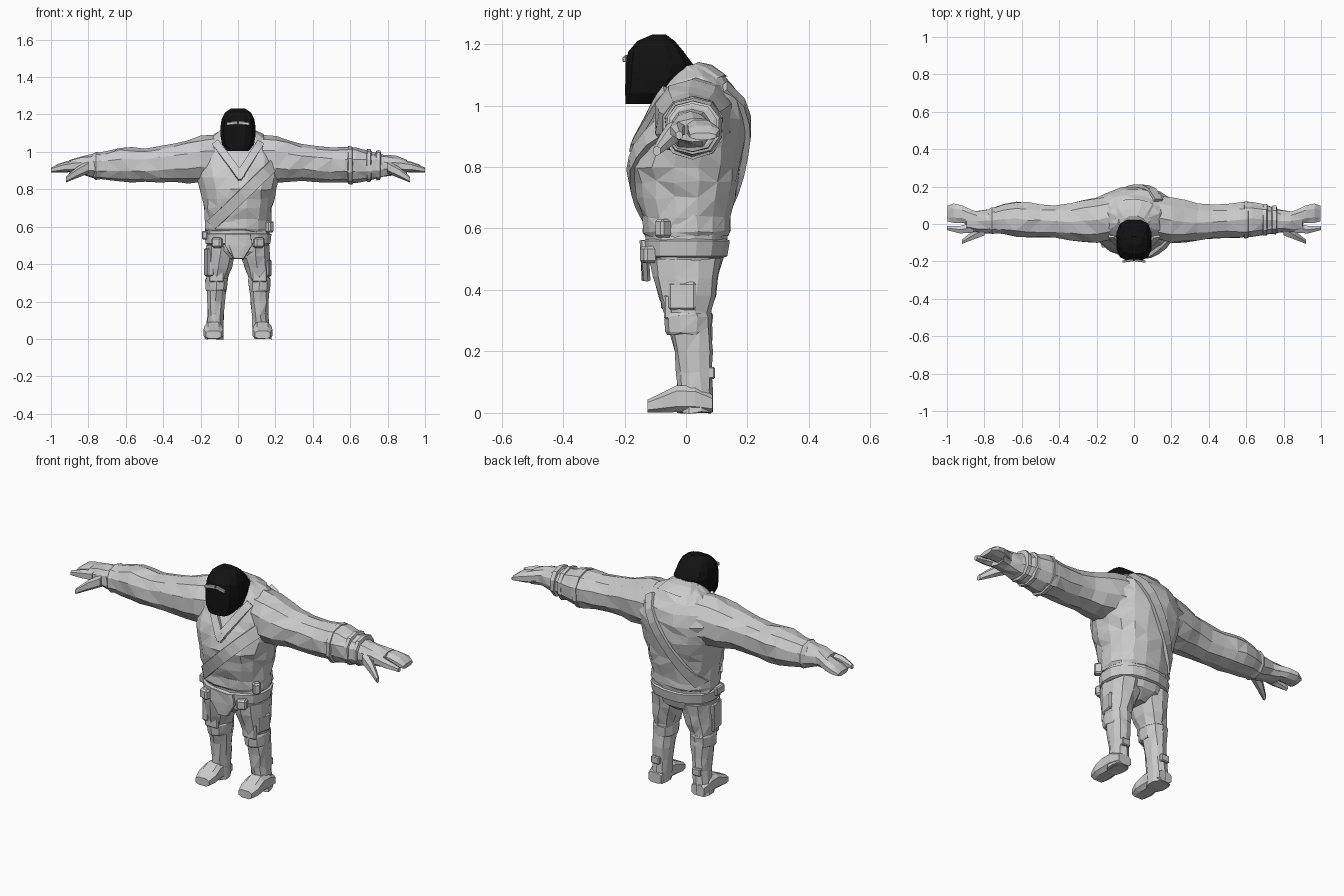
import bpy, bmesh, math, random
from mathutils import Vector

random.seed(4)

def material(name, value):
    m = bpy.data.materials.new(name)
    m.diffuse_color = (value, value, value, 1)
    return m

GREY = material("cloth grey", 0.6)
BLACK = material("mask black", 0.006)

def make(name, bm, mat):
    bmesh.ops.recalc_face_normals(bm, faces=bm.faces[:])
    me = bpy.data.meshes.new(name)
    bm.to_mesh(me)
    bm.free()
    me.materials.append(mat)
    ob = bpy.data.objects.new(name, me)
    bpy.context.collection.objects.link(ob)
    return ob

def oval(centre, u, v, n, p=2.3):
    """Rounded-square ring around a centre, spanned by vectors u and v."""
    pts = []
    for i in range(n):
        a = 2 * math.pi * (i + 0.5) / n
        c, s = math.cos(a), math.sin(a)
        pts.append(Vector(centre) + Vector(u) * math.copysign(abs(c) ** (2 / p), c)
                   + Vector(v) * math.copysign(abs(s) ** (2 / p), s))
    return pts

def loft(name, rings, mat=GREY, jitter=0.0):
    """Skin a row of rings, close both ends and break it into facets."""
    bm = bmesh.new()
    rows = [[bm.verts.new(q + Vector([random.uniform(-jitter, jitter) for _ in range(3)]))
             for q in r] for r in rings]
    n = len(rows[0])
    for a, b in zip(rows, rows[1:]):
        for i in range(n):
            j = (i + 1) % n
            bm.faces.new((a[i], a[j], b[j], b[i]))
    bm.faces.new(rows[0])
    bm.faces.new(rows[-1])
    bmesh.ops.triangulate(bm, faces=bm.faces[:], quad_method='SHORT_EDGE')
    return make(name, bm, mat)

def box(name, centre, size, turn=0.0, mat=GREY):
    bm = bmesh.new()
    bmesh.ops.create_cube(bm, size=1)
    for v in bm.verts:
        v.co = Vector((v.co.x * size[0], v.co.y * size[1], v.co.z * size[2]))
    bmesh.ops.bevel(bm, geom=bm.edges[:], offset=min(size) * 0.2, segments=1, affect='EDGES')
    ob = make(name, bm, mat)
    ob.location = centre
    ob.rotation_euler.z = turn
    return ob

# Torso profile: height, half width, front y, back y
TORSO = [(0.43, 0.07, -0.09, 0.06), (0.47, 0.155, -0.12, 0.11), (0.53, 0.172, -0.135, 0.135),
         (0.60, 0.172, -0.13, 0.135), (0.70, 0.185, -0.16, 0.158), (0.80, 0.205, -0.18, 0.18),
         (0.88, 0.225, -0.163, 0.195), (0.96, 0.235, -0.12, 0.198), (1.02, 0.21, -0.095, 0.182),
         (1.08, 0.15, -0.07, 0.14), (1.12, 0.085, -0.035, 0.075)]

def torso_at(z):
    z = min(max(z, TORSO[0][0]), TORSO[-1][0])
    for a, b in zip(TORSO, TORSO[1:]):
        if z <= b[0]:
            t = (z - a[0]) / (b[0] - a[0])
            return [a[k] + (b[k] - a[k]) * t for k in (1, 2, 3)]

def torso_ring(z, grow=0.0, n=16):
    h, y0, y1 = torso_at(z)
    return oval((0, (y0 + y1) / 2, z), (h + grow, 0, 0), (0, (y1 - y0) / 2 + grow, 0), n)

def surface(x, z, side):
    """Point on the torso; side -1 is the front, 1 the back."""
    h, y0, y1 = torso_at(z)
    k = max(0.0, 1 - abs(x / h) ** 2.3) ** (1 / 2.3)
    return Vector((x, (y0 + y1) / 2 + side * ((y1 - y0) / 2 * k + 0.006), z))

def strap(name, start, end, side, width, steps=8):
    """Cloth strip lying over the torso between two (x, z) points."""
    a, b = Vector(start), Vector(end)
    d = (b - a).normalized()
    off = Vector((-d.y, d.x)) * width / 2
    bm = bmesh.new()
    rows = []
    for i in range(steps + 1):
        p = a.lerp(b, i / steps)
        rows.append([bm.verts.new(surface(q.x, q.y, side)) for q in (p - off, p + off)])
    for r, s in zip(rows, rows[1:]):
        bm.faces.new((r[0], r[1], s[1], s[0]))
    ob = make(name, bm, GREY)
    mod = ob.modifiers.new("thickness", 'SOLIDIFY')
    mod.thickness = 0.02
    mod.offset = 0
    return ob

# Torso, belt, tunic hem and collar
loft("torso", [torso_ring(z) for z in (0.43, 0.47, 0.53, 0.58, 0.64, 0.70, 0.75, 0.80,
                                       0.86, 0.91, 0.96, 1.02, 1.06, 1.09, 1.12)], jitter=0.006)
loft("belt", [torso_ring(z, g) for z, g in ((0.505, 0.0), (0.51, 0.01), (0.56, 0.01), (0.565, 0.0))])
loft("tunic_fold", [torso_ring(z, g) for z, g in ((0.575, 0.003), (0.59, 0.011), (0.64, 0.0))], jitter=0.004)
loft("collar", [oval((0, y, z), (r, 0, 0), (0, r * 0.8, 0.3 * r), 12)
                for y, z, r in ((0.03, 1.06, 0.13), (0.005, 1.10, 0.10), (-0.01, 1.12, 0.07))], jitter=0.004)

# Diagonal sash over one shoulder, and crossing lapels
strap("sash_front", (0.19, 0.93), (-0.14, 0.61), -1, 0.06)
strap("sash_back", (0.13, 1.06), (-0.15, 0.62), 1, 0.05)
strap("lapel_left", (-0.12, 1.05), (0.02, 0.86), -1, 0.04)
strap("lapel_right", (0.12, 1.05), (0.0, 0.86), -1, 0.04)

# Front flap and belt pouches
loft("front_flap", [oval((0, y, z), (w, 0, 0), (0, 0.014, 0), 8, 4)
                    for z, y, w in ((0.56, -0.135, 0.07), (0.50, -0.135, 0.075), (0.43, -0.13, 0.03))], jitter=0.003)
for s in (-1, 1):
    box("belt_pouch", (s * 0.11, -0.122, 0.515), (0.055, 0.045, 0.055), s * 0.35)
box("hip_pouch", (-0.178, -0.03, 0.555), (0.03, 0.07, 0.045))
box("hip_pouch_right", (0.16, -0.07, 0.60), (0.04, 0.06, 0.06), 0.8)
box("thigh_holster", (-0.155, -0.03, 0.41), (0.035, 0.10, 0.15), 0.2)
box("thigh_pad", (0.155, -0.01, 0.38), (0.035, 0.09, 0.09), -0.2)

# Arms: distance out, centre y, centre z, half depth, half height
ARM = [(0.08, 0.045, 0.96, 0.12, 0.135), (0.20, 0.02, 0.96, 0.125, 0.125), (0.27, 0.015, 0.95, 0.115, 0.115),
       (0.34, 0.012, 0.942, 0.10, 0.10), (0.42, 0.013, 0.935, 0.092, 0.095), (0.50, 0.018, 0.93, 0.092, 0.09),
       (0.57, 0.022, 0.93, 0.098, 0.095), (0.63, 0.025, 0.93, 0.094, 0.093), (0.70, 0.023, 0.926, 0.082, 0.078),
       (0.78, 0.015, 0.925, 0.065, 0.062), (0.84, 0.012, 0.927, 0.058, 0.05), (0.90, 0.022, 0.92, 0.066, 0.038)]
# Legs: height, centre x, centre y, half width, half depth
LEG = [(0.50, 0.088, 0.0, 0.083, 0.118), (0.44, 0.093, 0.0, 0.078, 0.105), (0.38, 0.103, 0.003, 0.07, 0.092),
       (0.33, 0.112, 0.005, 0.06, 0.078), (0.27, 0.115, 0.015, 0.053, 0.068), (0.20, 0.118, 0.024, 0.05, 0.063),
       (0.13, 0.12, 0.027, 0.045, 0.058), (0.07, 0.123, 0.03, 0.046, 0.056), (0.0, 0.13, 0.03, 0.05, 0.056)]
# Boots: y, centre height, half width, half height
BOOT = [(0.086, 0.03, 0.04, 0.03), (0.03, 0.045, 0.05, 0.045), (-0.03, 0.046, 0.05, 0.046),
        (-0.08, 0.033, 0.055, 0.033), (-0.125, 0.022, 0.042, 0.022)]

def arm_ring(x, y, z, ry, rz, n=10):
    return oval((x, y, z), (0, ry, 0), (0, 0, rz), n)

for s, tag in ((-1, "left"), (1, "right")):
    loft("arm_" + tag, [arm_ring(s * x, *r) for x, *r in ARM], jitter=0.005)
    # Flared hand with grouped fingers, pointing finger and thumb
    loft("fingers_" + tag, [arm_ring(s * x, *r, 8) for x, *r in (
        (0.85, 0.03, 0.93, 0.04, 0.035), (0.92, 0.053, 0.92, 0.05, 0.032),
        (0.965, 0.058, 0.912, 0.055, 0.025), (0.998, 0.055, 0.90, 0.045, 0.012))])
    loft("index_finger_" + tag, [arm_ring(s * x, *r, 6) for x, *r in (
        (0.86, -0.02, 0.925, 0.03, 0.03), (0.93, -0.03, 0.918, 0.023, 0.024), (1.0, -0.022, 0.903, 0.012, 0.014))])
    loft("thumb_" + tag, [arm_ring(s * x, *r, 6) for x, *r in (
        (0.80, -0.03, 0.92, 0.035, 0.035), (0.86, -0.06, 0.89, 0.026, 0.03), (0.92, -0.095, 0.852, 0.013, 0.016))])
    loft("leg_" + tag, [oval((s * x, y, z), (rx, 0, 0), (0, ry, 0), 10) for z, x, y, rx, ry in LEG], jitter=0.004)
    loft("boot_" + tag, [oval((s * 0.131, y, z), (w, 0, 0), (0, 0, h), 8, 3.2) for y, z, w, h in BOOT])
    loft("boot_cuff_" + tag, [oval((s * 0.115, 0.008, z), (r, 0, 0), (0, r + 0.016, 0), 10)
                              for z, r in ((0.255, 0.053), (0.265, 0.058), (0.315, 0.062), (0.325, 0.058))], jitter=0.003)
    box("knee_pad_" + tag, (s * 0.115, -0.057, 0.345), (0.08, 0.03, 0.08))
    box("ankle_buckle_" + tag, (s * 0.125, 0.083, 0.13), (0.05, 0.022, 0.04))

# Forearm bands on one side, bracer edge on the other
for x, r in ((0.60, 0.102), (0.70, 0.088), (0.75, 0.08)):
    loft("forearm_band", [arm_ring(x + d, 0.022, 0.928, r + g, r + g) for d, g in
                          ((-0.014, -0.012), (-0.01, 0), (0.01, 0), (0.014, -0.012))], jitter=0.002)
loft("bracer_edge", [arm_ring(-0.76 + d, 0.018, 0.925, r, r) for d, r in ((-0.02, 0.06), (0, 0.075), (0.03, 0.07))])

# Hooded head thrust forward: height, half width, front y, back y
HEAD = [(1.005, 0.06, -0.198, -0.09), (1.04, 0.088, -0.2, -0.03), (1.09, 0.096, -0.2, 0.01),
        (1.135, 0.096, -0.2, 0.025), (1.175, 0.09, -0.19, -0.005), (1.21, 0.072, -0.16, -0.035),
        (1.231, 0.04, -0.11, -0.065)]
loft("head", [oval((0, (a + b) / 2, z), (w, 0, 0), (0, (b - a) / 2, 0), 12, 2.8) for z, w, a, b in HEAD], BLACK)

# Eye slit, drooping at its outer ends
for s in (-1, 1):
    eye = box("eye_slit", (s * 0.032, -0.197, 1.153), (0.06, 0.012, 0.017), -s * 0.12)
    eye.rotation_euler.y = s * 0.12
